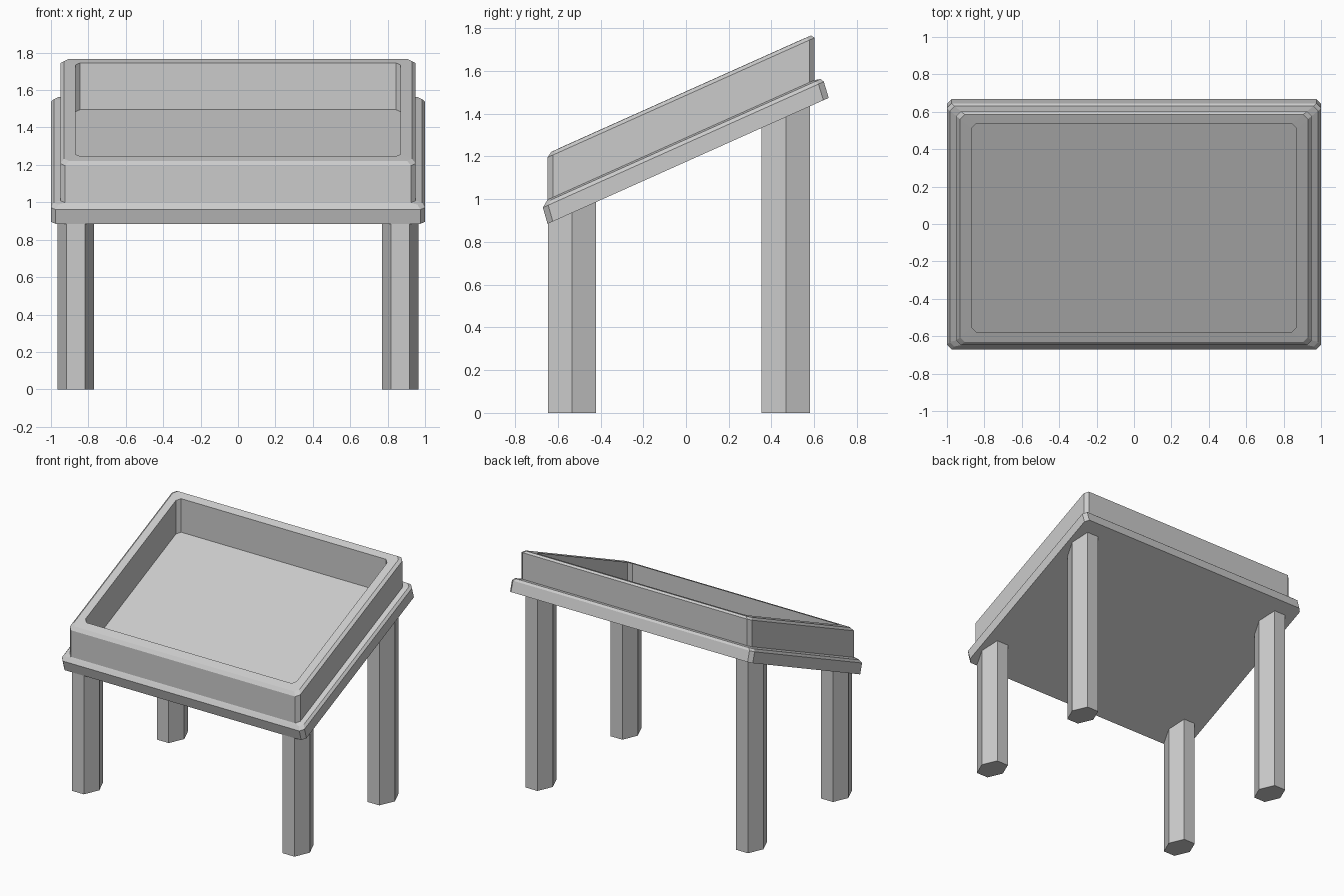
import bpy, bmesh, math

if "Cube" in bpy.data.objects:
    bpy.data.objects.remove(bpy.data.objects["Cube"])

SLOPE = 0.448  # rise of the tilted top per unit of depth


def finish(name, bm):
    bmesh.ops.recalc_face_normals(bm, faces=bm.faces)
    mesh = bpy.data.meshes.new(name)
    bm.to_mesh(mesh)
    bm.free()
    ob = bpy.data.objects.new(name, mesh)
    bpy.context.collection.objects.link(ob)
    return ob


def loft(name, rings):
    """Close a stack of equal-length point rings into a solid."""
    bm = bmesh.new()
    loops = [[bm.verts.new(p) for p in ring] for ring in rings]
    n = len(loops[0])
    for a, b in zip(loops, loops[1:]):
        for i in range(n):
            j = (i + 1) % n
            bm.faces.new((a[i], a[j], b[j], b[i]))
    bm.faces.new(loops[0][::-1])
    bm.faces.new(loops[-1])
    return finish(name, bm)


def tilted_ring(x, y0, y1, h, c):
    """Rectangle with cut corners, lying on the sloping plane at height h."""
    pts = [(-x + c, y0), (x - c, y0), (x, y0 + c), (x, y1 - c),
           (x - c, y1), (-x + c, y1), (-x, y1 - c), (-x, y0 + c)]
    return [(px, py, h + SLOPE * py) for px, py in pts]


# Sloping tray: base lip, outer wall, bevelled rim, recess wall and floor
tray_profile = [
    (1.00, -0.648, 0.668, 1.175, 0.025),
    (1.00, -0.670, 0.645, 1.261, 0.025),
    (0.985, -0.655, 0.630, 1.280, 0.025),
    (0.95, -0.648, 0.602, 1.288, 0.025),
    (0.95, -0.648, 0.602, 1.486, 0.025),
    (0.93, -0.630, 0.585, 1.504, 0.025),
    (0.87, -0.577, 0.536, 1.505, 0.025),
    (0.87, -0.577, 0.536, 1.255, 0.025),
]
loft("tray", [tilted_ring(*p) for p in tray_profile])


# Six-sided legs, cut on the slope where they enter the tray
def leg(name, cx, cy):
    hexagon = [(cx + 0.0975 * math.cos(i * math.pi / 3),
                cy + 0.13 * math.sin(i * math.pi / 3)) for i in range(6)]
    loft(name, [[(x, y, 0) for x, y in hexagon],
                [(x, y, 1.185 + SLOPE * y) for x, y in hexagon]])


for side, sx in (("left", -1), ("right", 1)):
    leg(f"front_{side}_leg", sx * 0.868, -0.533)
    leg(f"back_{side}_leg", sx * 0.868, 0.467)
